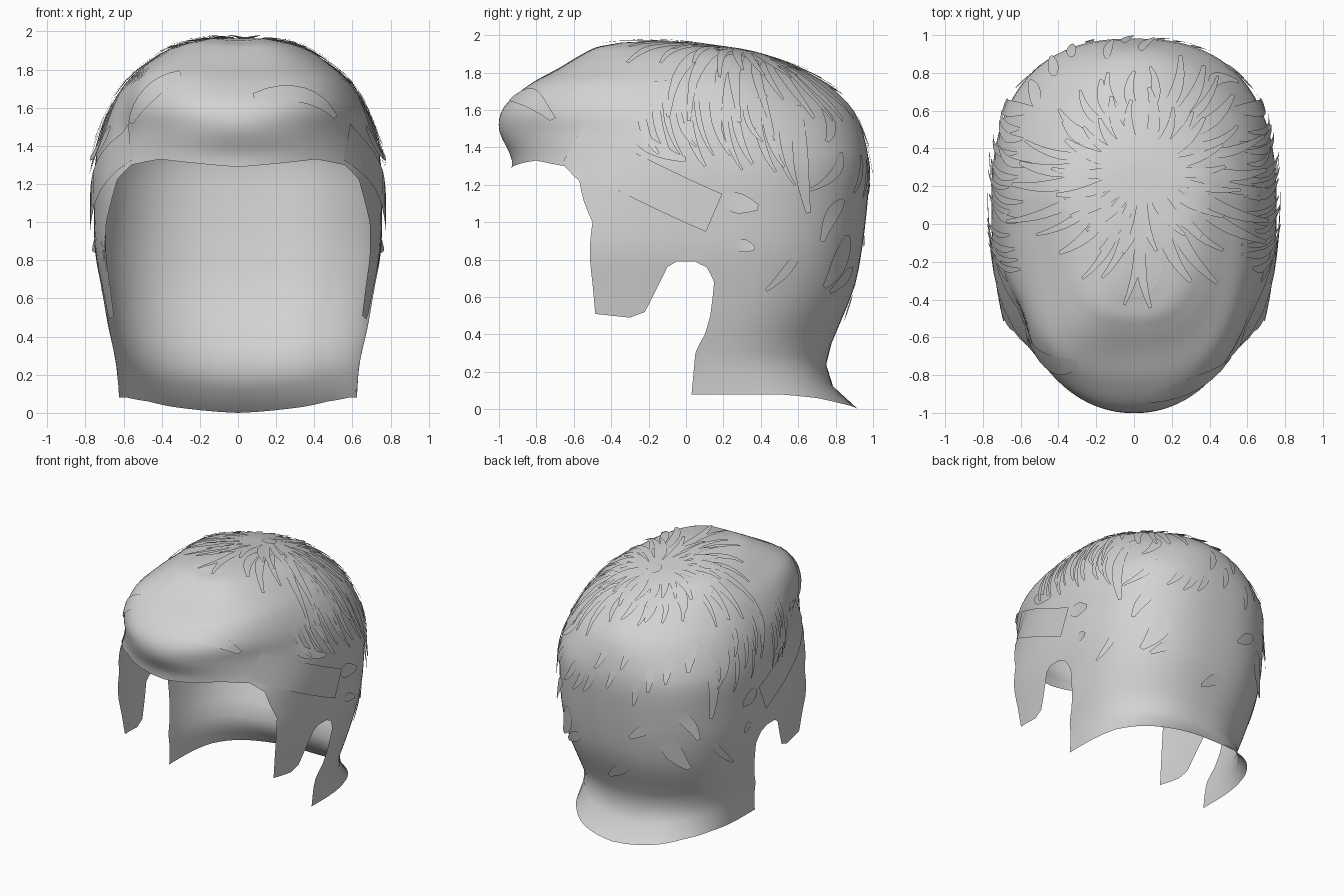
import bpy, bmesh, math, random
from mathutils import Vector
from mathutils.bvhtree import BVHTree

random.seed(4)
cube = bpy.data.objects.get("Cube")
if cube:
    bpy.data.objects.remove(cube)

grey = bpy.data.materials.new("hair_grey")
grey.use_nodes = True
grey.diffuse_color = (0.65, 0.65, 0.65, 1)
grey.node_tree.nodes["Principled BSDF"].inputs["Base Color"].default_value = grey.diffuse_color

# Horizontal slices of the head: height, front y, back y, half width
SLICES = [(0, -1.3, .92, .62), (.1, -1.3, .80, .625), (.25, -1.3, .75, .635),
          (.45, -1.3, .82, .68), (.65, -1.25, .90, .715), (.85, -1.2, .94, .75),
          (1.1, -1.05, .97, .755), (1.3, -.93, .98, .75), (1.5, -1.0, .94, .71),
          (1.62, -.97, .88, .66), (1.74, -.83, .75, .58), (1.82, -.68, .61, .49),
          (1.9, -.55, .42, .38), (1.94, -.48, .27, .28), (1.965, -.39, .06, .15)]
# Lower hairline seen from the side (y, z): fringe, sideburn, ear arch, nape
EDGE = [(-.93, 1.29), (-.8, 1.33), (-.65, 1.30), (-.57, 1.22), (-.5, 1.0),
        (-.485, .51), (-.3, .49), (-.22, .52), (-.1, .76), (-.05, .79), (.05, .79),
        (.11, .76), (.15, .68), (.13, .5), (.05, .3), (.03, .08), (.5, .08),
        (.7, .06), (.82, .033), (.92, 0)]
TOP = SLICES[-1][0]


def slope(i, c):
    a, b = SLICES[max(i - 1, 0)], SLICES[min(i + 1, len(SLICES) - 1)]
    return (b[c] - a[c]) / (b[0] - a[0])


def slice_at(z):
    """Smoothly interpolated front, back, half width and centre at a height."""
    z = min(max(z, 0), TOP)
    i = max(k for k in range(len(SLICES) - 1) if SLICES[k][0] <= z)
    p, q = SLICES[i], SLICES[i + 1]
    h = q[0] - p[0]
    t = (z - p[0]) / h
    s = t * t * (3 - 2 * t)
    vals = [p[c] * (1 - s) + q[c] * s + h * t * (1 - t) *
            ((1 - t) * slope(i, c) - t * slope(i + 1, c)) for c in (1, 2, 3)]
    return vals + [.1 - 2.8 * max(0, z - 1.9)]


def ramp(z, low, high):
    return min(max((z - low) / (high - low), 0), 1)


def roundness(z):
    """Corner power of the outline at the front and at the back."""
    front = .85 + .12 * ramp(z, 1.25, 1.45) - .25 * ramp(z, 1.5, 1.75)
    back = .7 + .18 * ramp(z, .08, .25) - .08 * ramp(z, .3, .6) + .25 * ramp(z, 1.35, 1.7)
    return front, back


def surface(a, z, side):
    """Point at an angle from the front (0) round to the back (pi)."""
    front, back, half, mid = slice_at(z)
    c, s = math.cos(a), max(math.sin(a), 0)
    p = roundness(z)[c < 0]
    reach = (front if c >= 0 else back) - mid
    return Vector((side * half * s ** p, mid + reach * abs(c) ** p, z))


def angle_of(y, z):
    front, back, half, mid = slice_at(z)
    reach = (front if y < mid else back) - mid
    c = min(1, (y - mid) / reach) ** (1 / roundness(z)[y >= mid])
    return math.acos(c if y < mid else -c)


def make_object(name, bm):
    mesh = bpy.data.meshes.new(name)
    bm.to_mesh(mesh)
    mesh.materials.append(grey)
    for poly in mesh.polygons:
        poly.use_smooth = True
    obj = bpy.data.objects.new(name, mesh)
    bpy.context.collection.objects.link(obj)
    return obj


# Hair shell: columns run from the hairline up to the crown, denser on the fringe
corners = [(angle_of(y, z), z) for y, z in EDGE]
corners[0], corners[-1] = (0, EDGE[0][1]), (math.pi, EDGE[-1][1])
line = []
for (a0, z0), (a1, z1) in zip(corners, corners[1:]):
    gap = .03 if z0 > 1.25 else .06
    n = math.ceil((surface(a0, z0, 1) - surface(a1, z1, 1)).length / gap)
    line += [(a0 + (a1 - a0) * k / n, z0 + (z1 - z0) * k / n) for k in range(n)]
line.append(corners[-1])
last = len(line) - 1
columns = [(a, z, math.pi * i / last, 1) for i, (a, z) in enumerate(line)]
columns += [(a, z, b, -1) for a, z, b, s in reversed(columns[1:-1])]

ROWS = 32
shell = bmesh.new()
grid = []
for a, z, b, side in columns:
    col = []
    for k in range(ROWS + 1):
        f = k / ROWS
        g = 1 - (1 - f) ** 2
        col.append(shell.verts.new(surface(a + (b - a) * g, z + (TOP - z) * g, side)))
    grid.append(col)
crown = shell.verts.new((0, -.12, TOP + .004))
for c, d in zip(grid, grid[1:] + grid[:1]):
    for k in range(ROWS):
        shell.faces.new((c[k], d[k], d[k + 1], c[k + 1]))
    shell.faces.new((c[ROWS], d[ROWS], crown))

# Swept lump, temple dent and crown dips
for centre, push, radius in (((-.36, -.56, 1.76), .035, .22), ((-.64, -.5, 1.52), -.03, .13),
                             ((0, -.4, 1.96), -.015, .12), ((.05, .2, 1.96), -.015, .3)):
    centre = Vector(centre)
    for v in shell.verts:
        d = (v.co - centre).length / radius
        v.co += (centre - Vector((0, 0, 1.2))).normalized() * push * math.exp(-d * d)
bmesh.ops.recalc_face_normals(shell, faces=shell.faces)
if crown.link_faces[0].normal.z < 0:
    bmesh.ops.reverse_faces(shell, faces=shell.faces)
shell.normal_update()
tree = BVHTree.FromBMesh(shell)
make_object("hair_shell", shell)


def strand(bm, path, width, place, look, lift=.012, blunt=False):
    """Lay a thin curved lock on the shell along a three point path."""
    p, q, r = (Vector(v) for v in path)
    rows, steps = [], 8
    for k in range(steps + 1):
        t = k / steps
        mid = p * (1 - t) ** 2 + q * 2 * t * (1 - t) + r * t * t
        run = ((q - p) * (1 - t) + (r - q) * t).normalized()
        w = width / 2 * (1 if blunt else .3 + .7 * math.sin(math.pi * t ** .8))
        row = []
        for e in (-1, 0, 1):
            flat = mid + Vector((-run.y, run.x)) * w * e
            hit, normal, _, _ = tree.ray_cast(place(flat), look)
            if hit is None:
                break
            if normal.dot(look) > 0:
                normal = -normal
            row.append((hit + normal * (.006 + lift * t * t), normal))
        if len(row) < 3:
            break
        rows.append([(bm.verts.new(co), no) for co, no in row])
    for low, high in zip(rows, rows[1:]):
        for e in (0, 1):
            face = bm.faces.new((low[e][0], low[e + 1][0], high[e + 1][0], high[e][0]))
            face.normal_update()
            if face.normal.dot(low[e][1]) < 0:
                face.normal_flip()


def from_above(v):
    return Vector((v.x, v.y, 4))


# Crown locks fan out from the whorl in two rings
locks = bmesh.new()
whorl = Vector((.05, .32))
for count, start, end in ((22, .05, .44), (30, .26, .64)):
    for i in range(count):
        a = 2 * math.pi * (i + random.uniform(-.3, .3)) / count
        ray = Vector((math.cos(a), math.sin(a)))
        bend = Vector((-ray.y, ray.x)) * (.08 if ray.x < 0 else -.08)
        reach = end * random.uniform(.85, 1.1) * (.85 if ray.y > .3 else 1.1)
        p, r = whorl + ray * start, whorl + ray * reach
        strand(locks, (p, (p + r) / 2 + bend, r), random.uniform(.045, .07),
               from_above, Vector((0, 0, -1)))
make_object("crown_locks", locks)

# Side locks, temple bands and loose lower tufts on both sides
for side, name in ((1, "left"), (-1, "right")):
    def from_side(v):
        return Vector((side * 4, v.x, v.y))
    look = Vector((-side, 0, 0))
    locks = bmesh.new()
    for i in range(13):
        y = -.24 + .062 * i + random.uniform(-.02, .02)
        z = 1.76 - .25 * max(0, y - .3) - random.uniform(0, .15)
        drop = random.uniform(.25, .42)
        strand(locks, ((y, z), (y - .02, z - drop * .6), (y + .09, z - drop)),
               random.uniform(.03, .05), from_side, look, .02)
    for path, w in ((((.6, 1.62), (.6, 1.3), (.64, 1.05)), .08),
                    (((.84, 1.12), (.76, 1.05), (.71, .9)), .07),
                    (((.86, .93), (.82, .75), (.72, .66)), .08),
                    (((.6, .84), (.55, .74), (.42, .64)), .05),
                    (((-.3, 1.5), (-.2, 1.38), (0, 1.33)), .08),
                    (((.2, 1.12), (.28, 1.1), (.38, 1.08)), .11),
                    (((.26, .88), (.31, .88), (.36, .86)), .07)):
        strand(locks, path, w, from_side, look, .025)
    make_object(name + "_side_locks", locks)
    band = bmesh.new()
    strand(band, ((-.6, 1.42), (-.2, 1.2), (.15, 1.05)), .22, from_side, look, .015, True)
    make_object(name + "_temple_band", band)


# Back locks and swept fringe locks
def from_back(v):
    return Vector((v.x, 4, v.y))


def from_front(v):
    return Vector((v.x, -4, v.y))


locks = bmesh.new()
for i in range(12):
    x = -.5 + .09 * i
    z = random.uniform(1.3, 1.7)
    strand(locks, ((x, z), (x * 1.05, z - .1), (x * 1.2 + .06, z - .2)), .05,
           from_back, Vector((0, -1, 0)))
for x, z in ((-.35, 1.0), (.3, .75), (-.1, .6)):
    strand(locks, ((x, z), (x + .08, z - .04), (x + .18, z - .12)), .08,
           from_back, Vector((0, -1, 0)))
make_object("back_locks", locks)
fringe = bmesh.new()
for path in (((.08, 1.66), (.38, 1.72), (.5, 1.55)), ((-.3, 1.78), (-.5, 1.68), (-.55, 1.52))):
    strand(fringe, path, .08, from_front, Vector((0, 1, 0)), .008)
make_object("fringe_locks", fringe)
